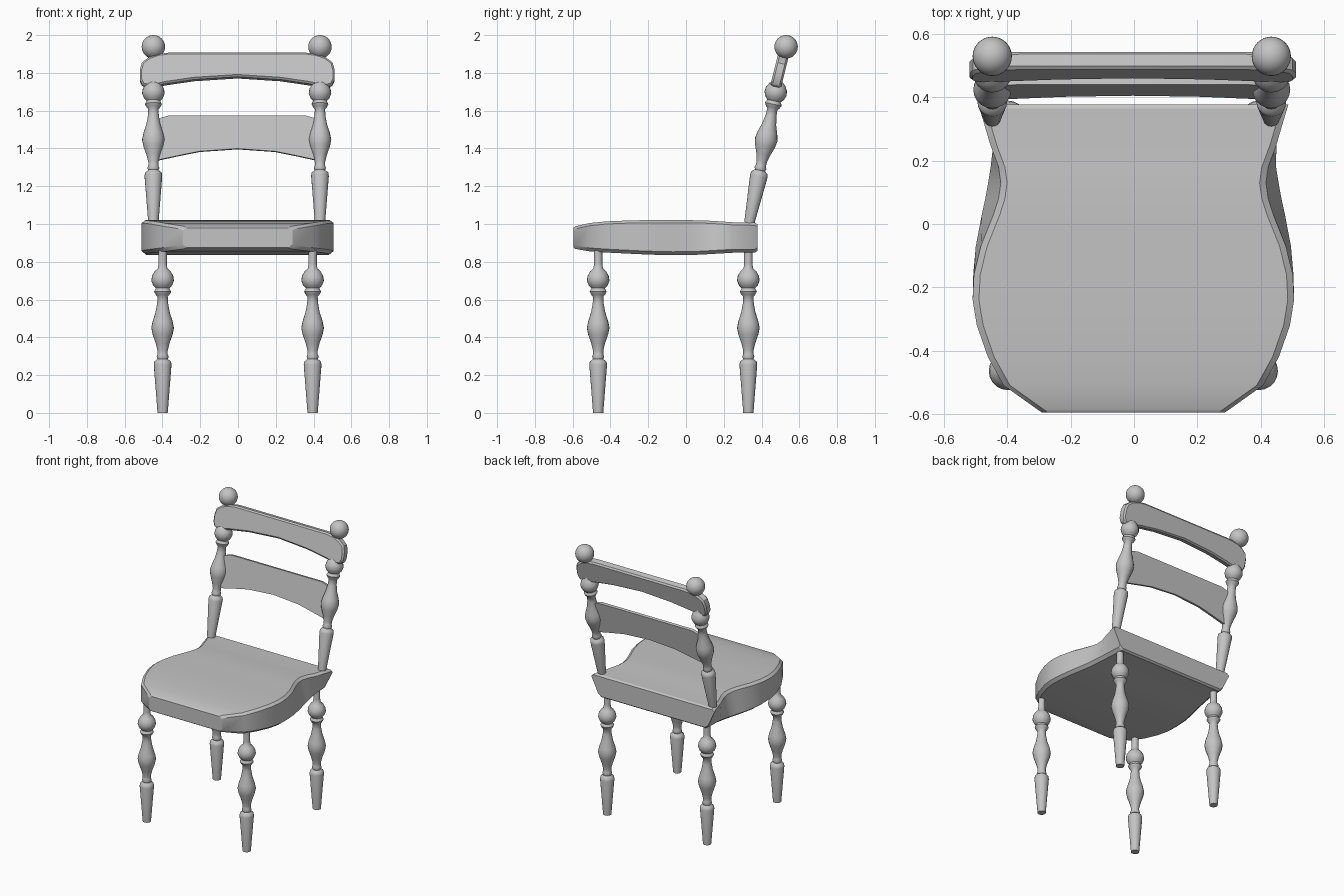
import bpy
import bmesh
import math

default = bpy.data.objects.get("Cube")
if default:
    bpy.data.objects.remove(default, do_unlink=True)

# One plain grey for the whole chair
grey = bpy.data.materials.new("plain grey")
grey.use_nodes = True
colour = (0.55, 0.55, 0.55, 1)
grey.diffuse_color = colour
grey.node_tree.nodes["Principled BSDF"].inputs["Base Color"].default_value = colour


def finish(name, bm, angle=30):
    """Turn a bmesh into a named, shaded object."""
    bmesh.ops.recalc_face_normals(bm, faces=bm.faces)
    mesh = bpy.data.meshes.new(name)
    bm.to_mesh(mesh)
    bm.free()
    obj = bpy.data.objects.new(name, mesh)
    bpy.context.collection.objects.link(obj)
    mesh.materials.append(grey)
    bpy.ops.object.select_all(action="DESELECT")
    obj.select_set(True)
    bpy.context.view_layer.objects.active = obj
    bpy.ops.object.shade_smooth_by_angle(angle=math.radians(angle))
    return obj


def loft(bm, rings):
    """Skin closed rings of points and cap both ends."""
    rows = [[bm.verts.new(p) for p in ring] for ring in rings]
    for a, b in zip(rows, rows[1:]):
        for i in range(len(a)):
            j = (i + 1) % len(a)
            bm.faces.new((a[i], a[j], b[j], b[i]))
    bm.faces.new(rows[0])
    bm.faces.new(rows[-1])


# Turned spindle profile, shared by legs and back posts: radius, height
SPINDLE = [(.027, 0), (.047, .255), (.044, .272), (.027, .285), (.032, .297),
           (.027, .31), (.027, .33), (.037, .37), (.053, .415), (.06, .45),
           (.053, .485), (.037, .535), (.029, .58), (.027, .615), (.036, .625),
           (.045, .642), (.036, .66), (.05, .675), (.06, .7), (.056, .725),
           (.042, .75), (.025, .765), (.022, .79), (.022, .86)]


def spindle(name, location, lean=0.0):
    bm = bmesh.new()
    sides = 20
    angles = [math.tau * i / sides for i in range(sides)]
    loft(bm, [[(r * math.cos(a), r * math.sin(a), z) for a in angles]
              for r, z in SPINDLE])
    obj = finish(name, bm, 50)
    obj.location = location
    obj.rotation_euler.x = -lean


# Four legs, two leaning back posts and their ball finials
for side, sign in (("right", -1), ("left", 1)):
    leg_x = sign * .397 - .002
    post_x = sign * .441 - .007
    spindle("front_leg_" + side, (leg_x, -.465, 0))
    spindle("back_leg_" + side, (leg_x, .33, 0))
    spindle("back_post_" + side, (post_x, .335, 1.005), .2)
    ball = bmesh.new()
    bmesh.ops.create_uvsphere(ball, u_segments=32, v_segments=16, radius=.062)
    finish("finial_" + side, ball, 60).location = (post_x, .53, 1.938)

# Seat stations: depth, top half width, bottom half width, top and bottom height
SEAT = [(-.595, .29, .29, .98, .875), (-.585, .305, .305, .988, .868),
        (-.51, .41, .41, 1.005, .855), (-.42, .46, .46, 1.014, .849),
        (-.32, .495, .495, 1.018, .844), (-.24, .508, .508, 1.02, .84),
        (-.16, .504, .506, 1.02, .837), (-.07, .482, .498, 1.02, .835),
        (.03, .442, .479, 1.02, .836), (.08, .426, .468, 1.019, .838),
        (.13, .419, .459, 1.017, .841), (.18, .426, .451, 1.014, .844),
        (.25, .452, .443, 1.009, .848), (.365, .486, .436, 1.007, .848),
        (.378, .49, .436, .999, .858)]
rings = []
for y, top_w, low_w, top, low in SEAT:
    half = [(low_w - .022, low), (low_w, low + .018),
            (top_w, top - .014), (top_w - .02, top)]
    outline = half + [(-x, z) for x, z in reversed(half)]
    rings.append([(x - .002, y, z) for x, z in outline])
bm = bmesh.new()
loft(bm, rings)
finish("seat", bm, 28)


def rail(name, half, y, z_mid, slope, thickness, bevel):
    """Leaning board: half outline in x, z is mirrored and given thickness."""
    outline = half + [(-x, z) for x, z in reversed(half) if x]
    bm = bmesh.new()
    loft(bm, [[(x - .004, y + slope * (z - z_mid) + d, z - d * slope)
               for x, z in outline] for d in (-thickness / 2, thickness / 2)])
    obj = finish(name, bm, 28)
    if bevel:
        mod = obj.modifiers.new("soft_edges", "BEVEL")
        mod.width = bevel
        mod.segments = 1
        mod.limit_method = "ANGLE"
        mod.angle_limit = math.radians(50)


# Rounded crest rail and thin middle rail
rail("crest_rail",
     [(0, 1.775), (.23, 1.76), (.38, 1.738), (.45, 1.722), (.5, 1.728),
      (.516, 1.76), (.516, 1.81), (.505, 1.85), (.47, 1.877), (.42, 1.895),
      (.36, 1.903)],
     .495, 1.81, .25, .056, .01)
rail("middle_rail",
     [(0, 1.397), (.2, 1.383), (.3, 1.363), (.43, 1.335), (.43, 1.545),
      (.4, 1.562), (.36, 1.573)],
     .43, 1.47, .2, .02, 0)
